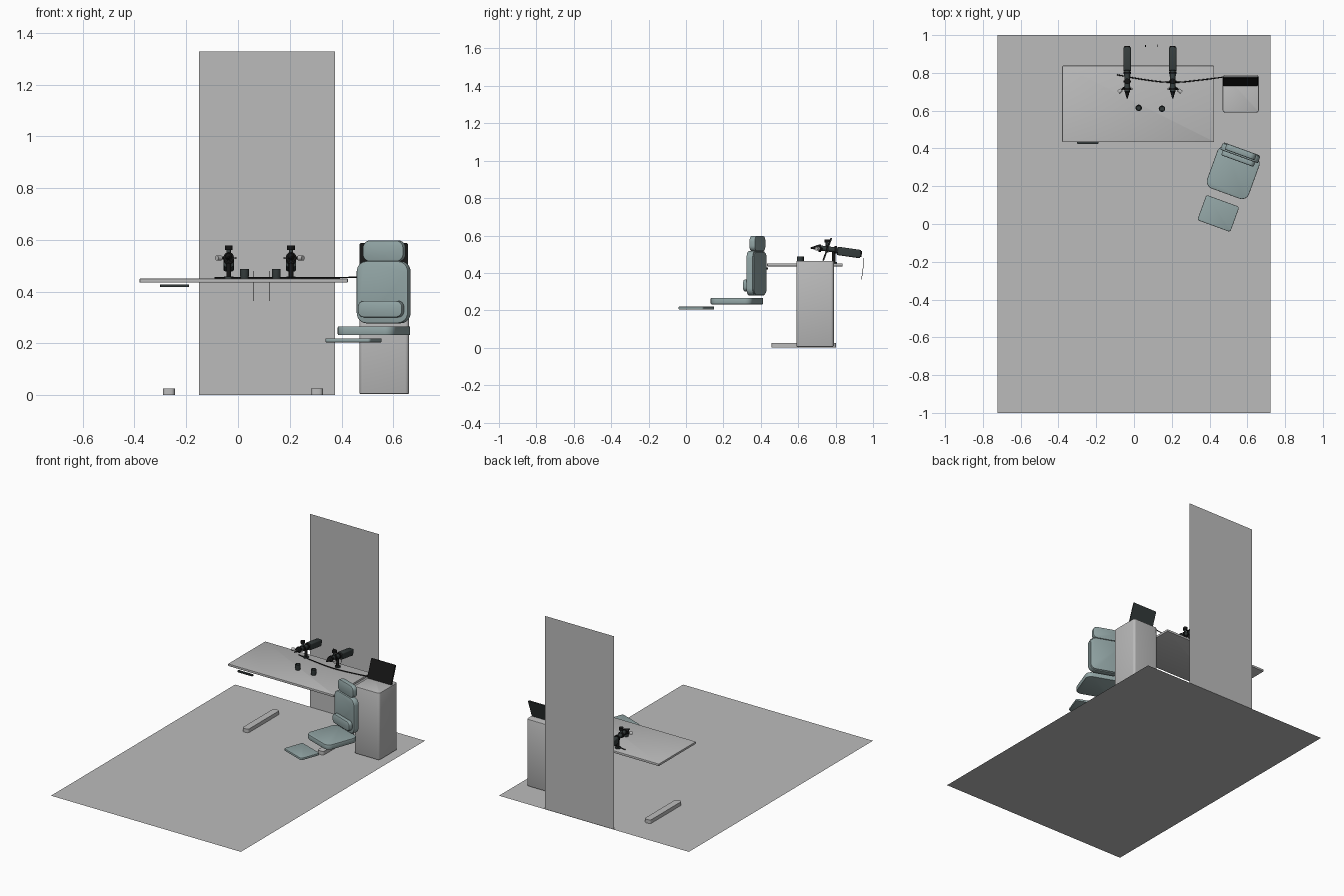
import bpy, bmesh
from math import radians, pi
from mathutils import Matrix, Vector

if "Cube" in bpy.data.objects:
    bpy.data.objects.remove(bpy.data.objects["Cube"], do_unlink=True)


def material(name, rgb):
    m = bpy.data.materials.new(name)
    m.use_nodes = True
    m.diffuse_color = (*rgb, 1)
    m.node_tree.nodes["Principled BSDF"].inputs["Base Color"].default_value = (*rgb, 1)
    return m


GREY = material("light grey", (0.5, 0.5, 0.5))
TEAL = material("grey teal", (0.29, 0.38, 0.38))
DARK = material("dark slate", (0.035, 0.045, 0.045))
BLACK = material("black", (0.008, 0.008, 0.008))


def finish(bm, name, mat, matrix=Matrix(), smooth=True):
    bmesh.ops.recalc_face_normals(bm, faces=bm.faces)
    me = bpy.data.meshes.new(name)
    bm.to_mesh(me)
    bm.free()
    ob = bpy.data.objects.new(name, me)
    bpy.context.collection.objects.link(ob)
    me.materials.append(mat)
    ob.matrix_world = matrix
    if smooth:
        bpy.ops.object.select_all(action="DESELECT")
        bpy.context.view_layer.objects.active = ob
        ob.select_set(True)
        bpy.ops.object.shade_smooth_by_angle(angle=radians(35))
    return ob


def box(name, centre, size, mat, matrix=Matrix(), axis=2, corner=0, edge=0):
    """Box with corners rounded about one axis and optionally softened rims."""
    bm = bmesh.new()
    bmesh.ops.create_cube(bm, size=1)
    bmesh.ops.scale(bm, vec=size, verts=bm.verts)
    if corner:
        along = [e for e in bm.edges
                 if abs((e.verts[0].co - e.verts[1].co)[axis]) > 1e-6]
        bmesh.ops.bevel(bm, geom=along, offset=corner, segments=6,
                        affect="EDGES", profile=0.5)
    if edge:
        caps = [f for f in bm.faces if abs(f.normal[axis]) > 0.99]
        rims = list({e for f in caps for e in f.edges})
        bmesh.ops.bevel(bm, geom=rims, offset=edge, segments=2,
                        affect="EDGES", profile=0.5)
    return finish(bm, name, mat, matrix @ Matrix.Translation(centre))


def rod(name, start, end, r1, mat, r2=None, matrix=Matrix(), sides=16):
    """Cylinder or cone between two points."""
    a, b = Vector(start), Vector(end)
    bm = bmesh.new()
    bmesh.ops.create_cone(bm, cap_ends=True, segments=sides, radius1=r1,
                          radius2=r1 if r2 is None else r2, depth=(b - a).length)
    turn = (b - a).to_track_quat("Z", "Y").to_matrix().to_4x4()
    return finish(bm, name, mat, matrix @ Matrix.Translation((a + b) / 2) @ turn)


def sheet(name, corners, mat):
    bm = bmesh.new()
    bm.faces.new([bm.verts.new(c) for c in corners])
    return finish(bm, name, mat, smooth=False)


def wire(name, points, radius, mat):
    cu = bpy.data.curves.new(name, "CURVE")
    cu.dimensions = "3D"
    cu.bevel_depth = radius
    cu.bevel_resolution = 1
    cu.use_fill_caps = True
    sp = cu.splines.new("BEZIER")
    sp.bezier_points.add(len(points) - 1)
    for bp, p in zip(sp.bezier_points, points):
        bp.co = p
        bp.handle_left_type = bp.handle_right_type = "AUTO"
    cu.materials.append(mat)
    bpy.context.collection.objects.link(bpy.data.objects.new(name, cu))


# Room: floor and a tall back panel
sheet("floor", [(-0.722, -1, 0), (0.722, -1, 0), (0.722, 1, 0), (-0.722, 1, 0)], GREY)
sheet("back_panel", [(-0.15, 0.997, 0), (0.375, 0.997, 0),
                     (0.375, 0.997, 1.328), (-0.15, 0.997, 1.328)], GREY)

# Desk: top, two floor feet and the control bar under the front edge
box("desk_top", (0.022, 0.636, 0.443), (0.804, 0.404, 0.015), GREY, corner=0.004, edge=0.002)
for side, x in (("right", -0.267), ("left", 0.305)):
    box(side + "_foot", (x, 0.63, 0.0135), (0.046, 0.345, 0.025), GREY, corner=0.015)
box("control_bar", (-0.245, 0.431, 0.423), (0.112, 0.014, 0.01), DARK, corner=0.003)

# Cabinet with a leaning screen
box("cabinet", (0.565, 0.69, 0.235), (0.192, 0.2, 0.46), GREY, corner=0.015, edge=0.004)
lean = Matrix.Translation((0.563, 0.754, 0.527)) @ Matrix.Rotation(radians(-20), 4, "X")
box("screen", (0, 0, 0), (0.182, 0.006, 0.128), BLACK, lean, axis=1, corner=0.003)
box("screen_frame", (0, 0.004, 0), (0.186, 0.004, 0.13), DARK, lean, axis=1, corner=0.004)

# Reclining chair, turned towards the desk
chair = Matrix.Translation((0.525, 0.272, 0)) @ Matrix.Rotation(radians(-20), 4, "Z")
box("seat", (0, 0, 0.249), (0.236, 0.236, 0.034), TEAL, chair, corner=0.04, edge=0.004)
box("footrest", (0, -0.23, 0.212), (0.186, 0.142, 0.015), TEAL, chair, corner=0.012, edge=0.003)
box("backrest", (0, 0.11, 0.398), (0.212, 0.038, 0.24), TEAL, chair, axis=1, corner=0.04, edge=0.006)
box("backrest_shell", (0, 0.127, 0.398), (0.2, 0.014, 0.226), TEAL, chair, axis=1, corner=0.035, edge=0.003)
box("headrest", (0, 0.117, 0.557), (0.168, 0.034, 0.082), TEAL, chair, axis=1, corner=0.03, edge=0.006)
box("lumbar_cushion", (0, 0.08, 0.333), (0.182, 0.03, 0.064), TEAL, chair, axis=1, corner=0.024, edge=0.006)

# Two mirrored optical instruments on the desk
for side, x, s in (("right", -0.036, -1), ("left", 0.205, 1)):
    place = Matrix.Translation((x, 0, 0)) @ Matrix.Diagonal((s, 1, 1, 1))

    def part(name, *args, **kw):
        rod(side + "_" + name, *args, matrix=place, **kw)

    # stand
    part("base", (0, 0.79, 0.45), (0, 0.79, 0.458), 0.018, DARK)
    part("post", (0, 0.79, 0.455), (0, 0.79, 0.52), 0.009, BLACK)
    # sloping barrel with a boxy rear housing
    part("barrel", (0, 0.7, 0.535), (0, 0.84, 0.518), 0.014, DARK)
    tilt = place @ Matrix.Translation((0, 0.872, 0.509)) @ Matrix.Rotation(radians(-8), 4, "X")
    box(side + "_housing", (0, 0, 0), (0.04, 0.125, 0.045), DARK, tilt, axis=1, corner=0.008, edge=0.003)
    part("rear_lens", (0, 0.925, 0.502), (0, 0.94, 0.5), 0.016, BLACK)
    part("nose", (0, 0.7, 0.535), (0, 0.665, 0.533), 0.013, BLACK, r2=0.003)
    for y, z in ((0.715, 0.533), (0.755, 0.528), (0.8, 0.523)):
        part("ring", (0, y - 0.006, z), (0, y + 0.006, z), 0.02, BLACK)
    # upright knob and side handle
    part("knob_stem", (0, 0.755, 0.53), (0, 0.755, 0.565), 0.008, DARK)
    part("knob", (0, 0.755, 0.562), (0, 0.755, 0.578), 0.015, BLACK)
    part("handle_arm", (0, 0.735, 0.53), (0.036, 0.705, 0.53), 0.005, BLACK)
    part("handle_grip", (0.03, 0.71, 0.53), (0.046, 0.697, 0.53), 0.01, GREY)
    part("pin", (-0.028, 0.712, 0.53), (0.0, 0.735, 0.53), 0.004, GREY)

# Two open cups: lathed wall with a hollow inside
for side, x, y in (("right", 0.025, 0.615), ("left", 0.148, 0.61)):
    bm = bmesh.new()
    profile = [(0, 0), (0.015, 0), (0.017, 0.012), (0.017, 0.038), (0.012, 0.038), (0.011, 0.008), (0, 0.008)]
    vs = [bm.verts.new((r, 0, z)) for r, z in profile]
    es = [bm.edges.new(p) for p in zip(vs, vs[1:])]
    bmesh.ops.spin(bm, geom=vs + es, axis=(0, 0, 1), cent=(0, 0, 0), angle=2 * pi, steps=24)
    bmesh.ops.remove_doubles(bm, verts=bm.verts, dist=1e-5)
    finish(bm, side + "_cup", DARK, Matrix.Translation((x, y, 0.45)))

# Cables: one across the desk, two hanging behind it
wire("desk_cable", [(-0.09, 0.79, 0.454), (0.05, 0.765, 0.454), (0.2, 0.75, 0.454),
                    (0.35, 0.762, 0.454), (0.475, 0.778, 0.456)], 0.003, BLACK)
for side, x in (("right", 0.061), ("left", 0.123)):
    wire(side + "_hanging_cable", [(x, 0.948, 0.48), (x, 0.946, 0.42), (x, 0.938, 0.365)], 0.0015, BLACK)
